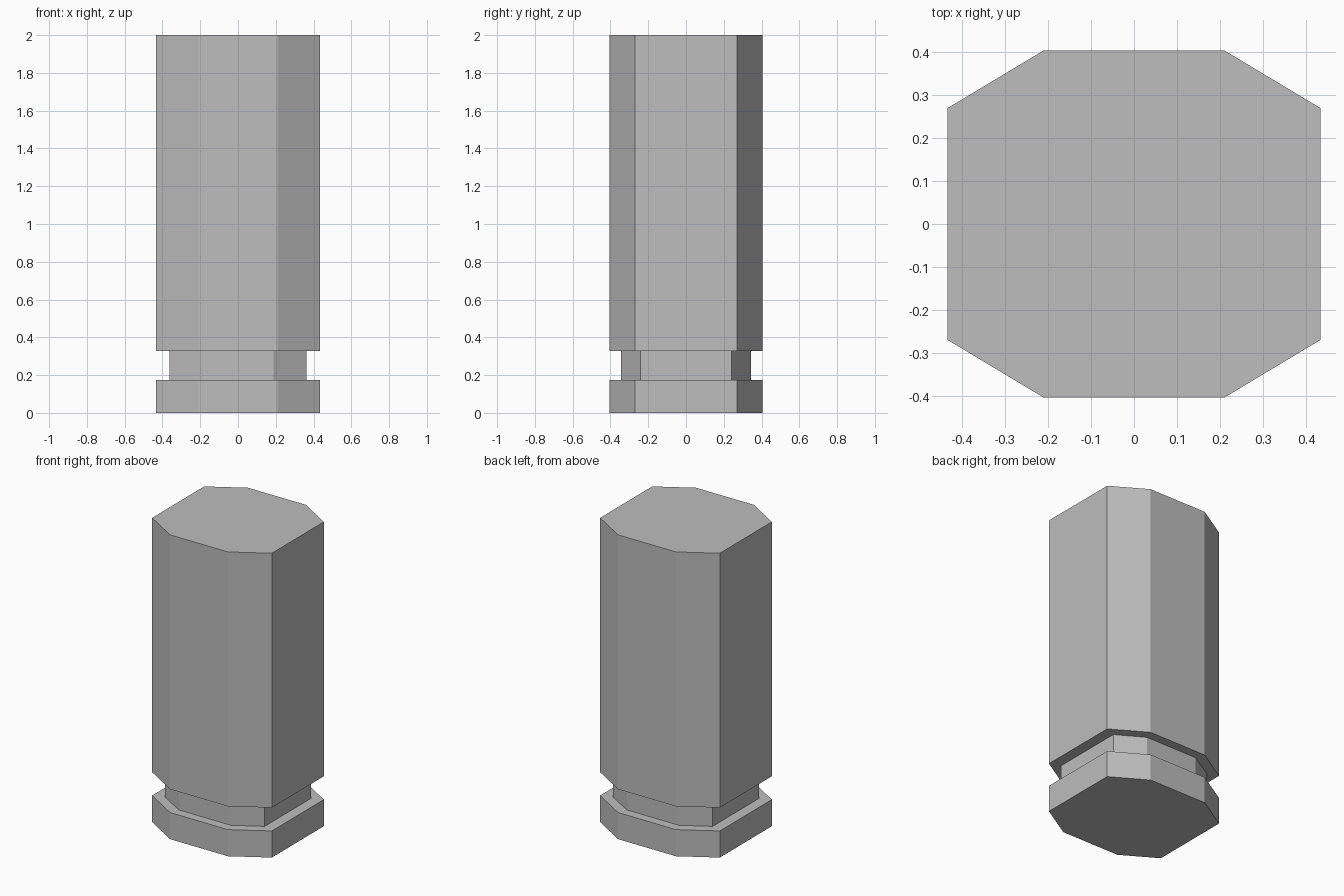
import bpy
import bmesh

cube = bpy.data.objects.get("Cube")
if cube:
    bpy.data.objects.remove(cube, do_unlink=True)

# Single grey material
grey = bpy.data.materials.new("plain grey")
grey.use_nodes = True
colour = (0.51, 0.51, 0.51, 1)
grey.diffuse_color = colour
grey.node_tree.nodes["Principled BSDF"].inputs["Base Color"].default_value = colour


def octagon(half_x, half_y, flat_x, flat_y):
    """Outline of a rectangle with its four corners cut off."""
    quarter = [(half_x, flat_y), (flat_x, half_y)]
    half = quarter + [(-x, y) for x, y in reversed(quarter)]
    return half + [(-x, -y) for x, y in half]


wide = octagon(0.435, 0.405, 0.21, 0.27)
narrow = octagon(0.363, 0.345, 0.188, 0.242)

# Stepped column: foot, recessed neck and tall body in one closed skin
sections = [(wide, 0), (wide, 0.175), (narrow, 0.175),
            (narrow, 0.328), (wide, 0.328), (wide, 2)]
bm = bmesh.new()
rings = [[bm.verts.new((x, y, z)) for x, y in outline] for outline, z in sections]
for low, high in zip(rings, rings[1:]):
    for i in range(len(low)):
        j = (i + 1) % len(low)
        bm.faces.new((low[i], low[j], high[j], high[i]))

# Bottom and top caps
bm.faces.new(rings[0][::-1])
bm.faces.new(rings[-1])
bmesh.ops.recalc_face_normals(bm, faces=bm.faces[:])

mesh = bpy.data.meshes.new("grooved_column")
bm.to_mesh(mesh)
bm.free()
mesh.materials.append(grey)
column = bpy.data.objects.new("grooved_column", mesh)
bpy.context.scene.collection.objects.link(column)
